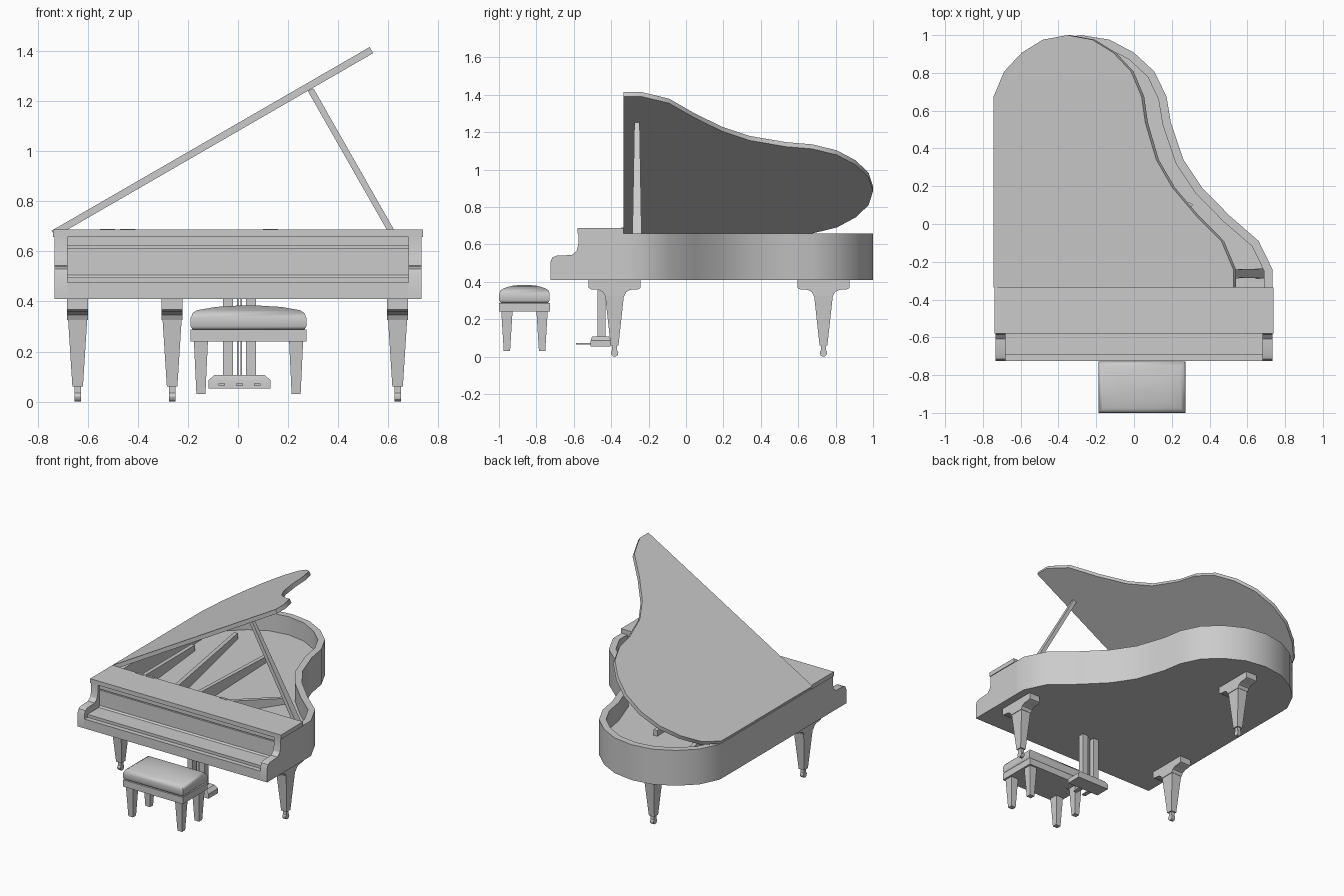
import bpy, bmesh, math
from mathutils import Vector, Matrix

cube = bpy.data.objects.get("Cube")
if cube:
    bpy.data.objects.remove(cube, do_unlink=True)

grey = bpy.data.materials.new("plain_grey")
grey.use_nodes = True
grey.diffuse_color = (0.6, 0.6, 0.6, 1)
grey.node_tree.nodes["Principled BSDF"].inputs["Base Color"].default_value = grey.diffuse_color


def finish(name, bm, angle=30):
    bmesh.ops.recalc_face_normals(bm, faces=bm.faces)
    mesh = bpy.data.meshes.new(name)
    bm.to_mesh(mesh)
    bm.free()
    mesh.materials.append(grey)
    obj = bpy.data.objects.new(name, mesh)
    bpy.context.collection.objects.link(obj)
    bpy.ops.object.select_all(action='DESELECT')
    obj.select_set(True)
    bpy.context.view_layer.objects.active = obj
    bpy.ops.object.shade_smooth_by_angle(angle=math.radians(angle))
    return obj


def skin(name, rings, angle=30):
    """Join rings of points into a closed solid."""
    bm = bmesh.new()
    loops = [[bm.verts.new(p) for p in ring] for ring in rings]
    n = len(loops[0])
    for a, b in zip(loops, loops[1:]):
        for i in range(n):
            j = (i + 1) % n
            bm.faces.new((a[i], a[j], b[j], b[i]))
    bm.faces.new(loops[0])
    bm.faces.new(loops[-1])
    return finish(name, bm, angle)


def prism_z(name, pts, lo, hi):
    return skin(name, [[(x, y, z) for x, y in pts] for z in (lo, hi)])


def prism_x(name, pts, lo, hi):
    return skin(name, [[(x, y, z) for y, z in pts] for x in (lo, hi)])


def stack(name, cx, cy, rings, angle=30):
    """Rectangular rings (half x, half y, z) stacked upwards."""
    return skin(name, [[(cx + sx * hx, cy + sy * hy, z) for sx, sy in
                        ((-1, -1), (1, -1), (1, 1), (-1, 1))] for hx, hy, z in rings], angle)


def box(name, x0, x1, y0, y1, z0, z1):
    hx, hy = (x1 - x0) / 2, (y1 - y0) / 2
    return stack(name, (x0 + x1) / 2, (y0 + y1) / 2, [(hx, hy, z0), (hx, hy, z1)])


def inset(path, d):
    """Offset an open path to its left by d."""
    out = []
    for i, p in enumerate(path):
        a = (p - path[max(i - 1, 0)]).normalized()
        b = (path[min(i + 1, len(path) - 1)] - p).normalized()
        t = (a + b).normalized()
        out.append(p + Vector((-t.y, t.x)) * d)
    return out


# Plan outline: bent side, then a tail symmetrical about its own centre line
TAIL_X, BACK, WALL = -0.28, -0.335, 0.045
bend = [(.733, BACK), (.733, -.24), (.66, -.09), (.505, .045), (.36, .193), (.262, .34)]
tail = [(.195, .537), (.172, .675), (.108, .807), (0, .907), (-.13, .976)]
outline = bend + tail + [(TAIL_X, 1.0)] + [(2 * TAIL_X - x, y) for x, y in reversed(tail)]
outline[-1] = (-.733, .537)
outline = [Vector(p) for p in outline + [(-.733, BACK)]]
inner = inset(outline, WALL)

# Case
prism_z("case_rim", outline + inner[::-1], .41, .657)
prism_z("soundboard", inset(outline, WALL / 2), .41, .53)
cheek = [(BACK, .41), (BACK, .657), (-.575, .657), (-.576, .60), (-.585, .565), (-.61, .543),
         (-.69, .54), (-.715, .53), (-.725, .505), (-.725, .41)]
for side, x in (("right", -.733), ("left", .681)):
    prism_x(side + "_cheek", cheek, x, x + .052)

# Keybed, closed key cover and front rail as one section
section = [(BACK, .41), (-.725, .41), (-.725, .475), (-.692, .475), (-.692, .495), (-.565, .495),
           (-.555, .505), (-.555, .613), (-.53, .613), (-.53, .623), (-.56, .623), (-.56, .657),
           (BACK, .657)]
prism_x("key_cover", section, -.682, .682)
box("front_lid", -.738, .738, -.58, BACK, .657, .687)
box("pin_block", -.69, .69, BACK - .01, -.285, .52, .60)

# Raised lid: the outline turned about the hinge
lid = prism_z("raised_lid", outline, 0, .028)
HINGE = Vector((-.73, 0, .658))
lid.data.transform(Matrix.Translation(HINGE) @ Matrix.Rotation(math.radians(-30), 4, 'Y')
                   @ Matrix.Translation((.733, 0, 0)))
for i, x in enumerate((-.55, -.47, .1)):
    box(f"lid_hinge_{i}", x, x + .06, BACK - .012, BACK + .004, .68, .69)

# Prop stick
top, foot = Vector((.29, 0, 1.245)), Vector((.68, 0, .56))
across = Vector((.011, 0, .006))
skin("prop_stick", [[p - across + Vector((0, y - w, 0)), p + across + Vector((0, y - w, 0)),
                     p + across + Vector((0, y + w, 0)), p - across + Vector((0, y + w, 0))]
                    for p, y, w in ((foot, -.262, .026), (top, -.262, .014))])

# Frame struts fanning over the soundboard
struts = [(-.57, -.64, .42), (-.30, -.52, .72), (-.14, -.17, .58), (.02, .30, .11)]
for i, (x0, x1, y1) in enumerate(struts):
    a, b = Vector((x0, -.30)), Vector((x1, y1))
    d = (b - a).normalized()
    s = Vector((-d.y, d.x)) * .014
    skin(f"frame_strut_{i}", [[(*(p - s), .52), (*(p + s), .52), (*(p + s), h), (*(p - s), h)]
                              for p, h in ((a, .625), (b, .57))])

# Piano legs with brackets and casters
half = [(.138, .41), (.138, .367), (.125, .36), (.085, .357), (.062, .345), (.052, .325)]
for name, x, y in (("front_right", -.64, -.382), ("front_left", .637, -.382),
                   ("rear", -.263, .735)):
    prof = [(y + a, z) for a, z in half] + [(y - a, z) for a, z in reversed(half)]
    prism_x(name + "_bracket", prof, x - .042, x + .042)
    stack(name + "_leg", x, y, [(.021, .021, .06), (.038, .05, .326)])
    stack(name + "_caster_stem", x, y, [(.013, .013, .025), (.013, .013, .06)])
    wheel = [(y + .02 * math.cos(k * math.pi / 6), .02 + .02 * math.sin(k * math.pi / 6))
             for k in range(12)]
    prism_x(name + "_caster", wheel, x - .013, x + .013)

# Pedal lyre
LX = .006
stack("pedal_box", LX, -.457, [(.124, .053, .053), (.124, .053, .085), (.1, .045, .107)])
for i, s in enumerate((-1, 1)):
    box(f"lyre_post_{i}", LX + s * .045 - .02, LX + s * .045 + .02, -.473, -.43, .10, .415)
    box(f"pedal_rod_{i}", LX + s * .007 - .003, LX + s * .007 + .003, -.455, -.449, .10, .415)
for i in (-1, 0, 1):
    box(f"pedal_{i + 1}", LX + i * .07 - .013, LX + i * .07 + .013, -.587, -.50, .065, .073)

# Bench
BX, BY = .042, -.8635
stack("bench_frame", BX, BY, [(.231, .1365, .24), (.231, .1365, .287)])
stack("bench_cushion", BX, BY, [(.222, .126, .287), (.231, .135, .30), (.231, .135, .335),
                                (.222, .128, .355), (.205, .112, .365), (.13, .07, .378),
                                (.03, .02, .384)], 60)
for sx in (-1, 1):
    for sy in (-1, 1):
        stack(f"bench_leg_{'right' if sx < 0 else 'left'}_{'front' if sy < 0 else 'back'}",
              BX + sx * .19, BY + sy * .094, [(.018, .017, .03), (.028, .03, .242)])
